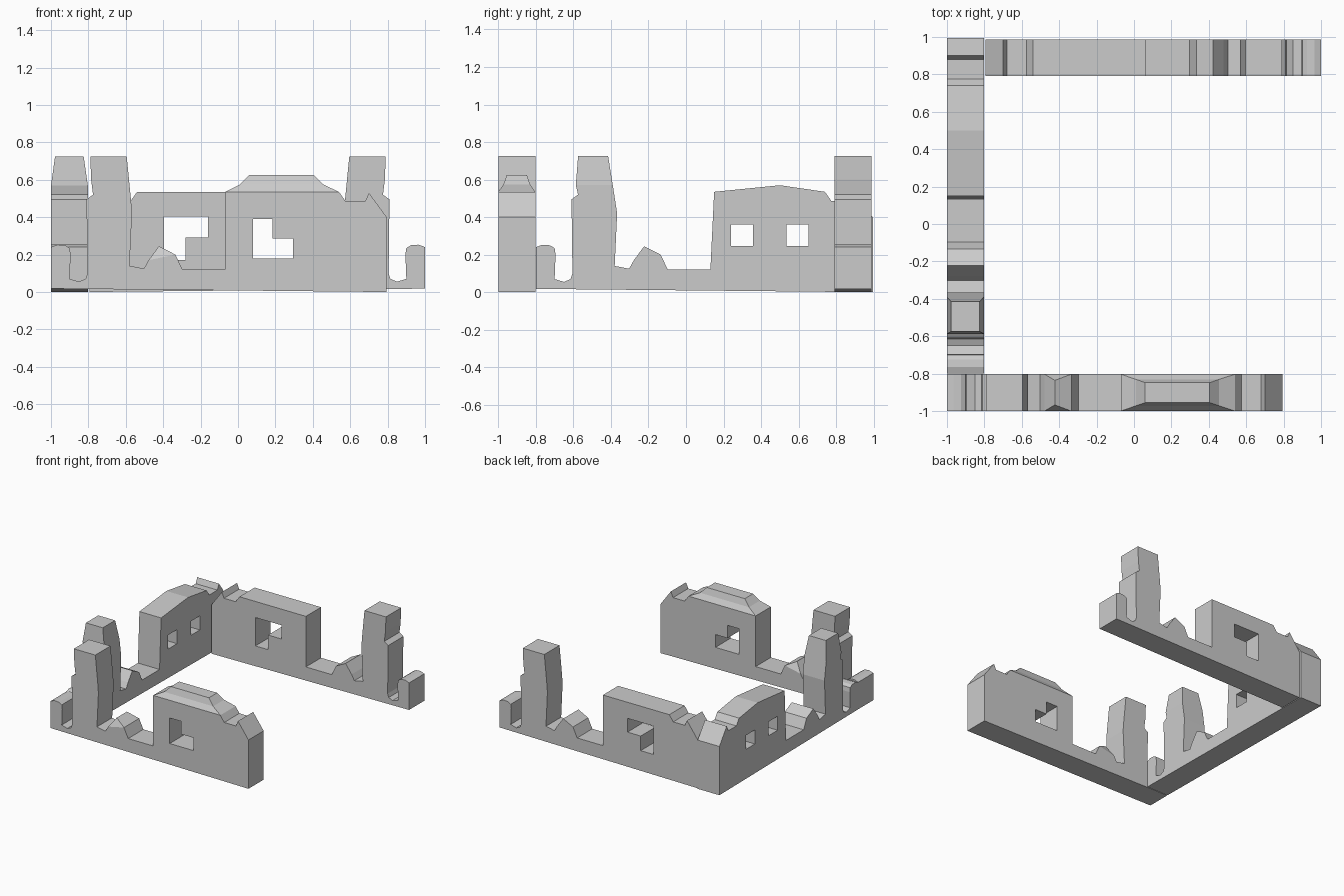
import bpy, bmesh

if "Cube" in bpy.data.objects:
    bpy.data.objects.remove(bpy.data.objects["Cube"])

DEPTH = 0.197

# broken stub, ragged gap and tower foot shared by all walls (u along wall, z up)
STUB = [(-1, 0.018), (-1, .24), (-.965, .253), (-.925, .25), (-.9, .235), (-.895, .2),
        (-.9, .07), (-.85, .055), (-.815, .07), (-.805, .1), (-.81, .495), (-.775, .52)]
SQUARE_TOWER = [(-.785, .6), (-.79, .725), (-.595, .725), (-.572, .49)]
RUBBLE = [(-.567, .42), (-.58, .14), (-.503, .125), (-.478, .17)]
PEAK = [(-.423, .245)]
RUBBLE_END = [(-.335, .2), (-.297, .12)]
CORNER = [(.54, .535), (.575, .485), (.68, .485), (.7, .53), (.795, .4), (.795, 0)]


def solid(name, profile, place, d0=0.0, d1=DEPTH, caps=()):
    """Extrude a profile; caps replace a top segment by inward-sloping rings."""
    bm = bmesh.new()

    def pair(p, inset=0.0):
        return [bm.verts.new(place(p[0], d, p[1])) for d in (d0 + inset, d1 - inset)]

    cols = [pair(p) for p in profile]
    bm.faces.new([c[0] for c in cols])
    bm.faces.new([c[1] for c in cols])
    bases = [profile.index(c[0]) for c in caps]
    for i, a in enumerate(cols):
        if i not in bases:
            b = cols[(i + 1) % len(cols)]
            bm.faces.new((a[0], b[0], b[1], a[1]))
    for i, (_, rings) in zip(bases, caps):
        a, b = cols[i], cols[i + 1]
        for p, q, inset in rings:
            na = pair(p, inset)
            nb = na if p == q else pair(q, inset)
            bm.faces.new((a[0], na[0], na[1], a[1]))
            bm.faces.new((b[0], b[1], nb[1], nb[0]))
            for k in (0, 1):
                f = [a[k], b[k], nb[k]] + ([na[k]] if p != q else [])
                bm.faces.new(f)
            a, b = na, nb
        if a is not b:
            bm.faces.new((a[0], b[0], b[1], a[1]))
    bmesh.ops.recalc_face_normals(bm, faces=bm.faces)
    me = bpy.data.meshes.new(name)
    bm.to_mesh(me)
    bm.free()
    ob = bpy.data.objects.new(name, me)
    bpy.context.collection.objects.link(ob)
    return ob


def wall(name, profile, place, windows, caps=()):
    """Wall with window openings cut through it."""
    ob = solid(name, profile, place, caps=caps)
    for shape in windows:
        cutter = solid("window_cutter", shape, place, -.1, DEPTH + .1)
        cutter.hide_render = True
        mod = ob.modifiers.new("window", 'BOOLEAN')
        mod.operation = 'DIFFERENCE'
        mod.solver = 'EXACT'
        mod.object = cutter
        bpy.context.view_layer.objects.active = ob
        bpy.ops.object.modifier_apply(modifier=mod.name)
        bpy.data.objects.remove(cutter)


def rect(u0, u1, z0, z1):
    return [(u0, z0), (u1, z0), (u1, z1), (u0, z1)]


# front wall: hipped top and pointed rubble
wall("front_wall",
     STUB + SQUARE_TOWER + RUBBLE + RUBBLE_END + [(-.07, .12), (-.07, .535)] + CORNER,
     lambda u, d, z: (u, -1 + d, z),
     [[(.08, .18), (.295, .18), (.295, .285), (.185, .285), (.185, .39), (.08, .39)]],
     caps=[((-.07, .535), [((.01, .575), (.455, .575), .028), ((.06, .625), (.405, .625), .045)]),
           ((-.478, .17), [(PEAK[0], PEAK[0], .033)])])

# left wall: tapered tower, gently arched top, two square windows
wall("left_wall",
     STUB + [(-.787, .57), (-.59, .57)] + RUBBLE + PEAK + RUBBLE_END
     + [(-.07, .12), (-.05, .535), (.3, .57)] + CORNER,
     lambda u, d, z: (-1 + d, u + .2, z),
     [rect(.04, .157, .245, .36), rect(.335, .452, .245, .36)],
     caps=[((-.787, .57), [((-.775, .725), (-.615, .725), .022)])])

# back wall: flat top, stepped window
wall("back_wall",
     STUB + SQUARE_TOWER + RUBBLE + PEAK + RUBBLE_END + [(-.063, .12), (-.063, .535)] + CORNER,
     lambda u, d, z: (-u, .79 + d, z),
     [[(.395, .17), (.28, .17), (.28, .29), (.16, .29), (.16, .403), (.395, .403)]])
